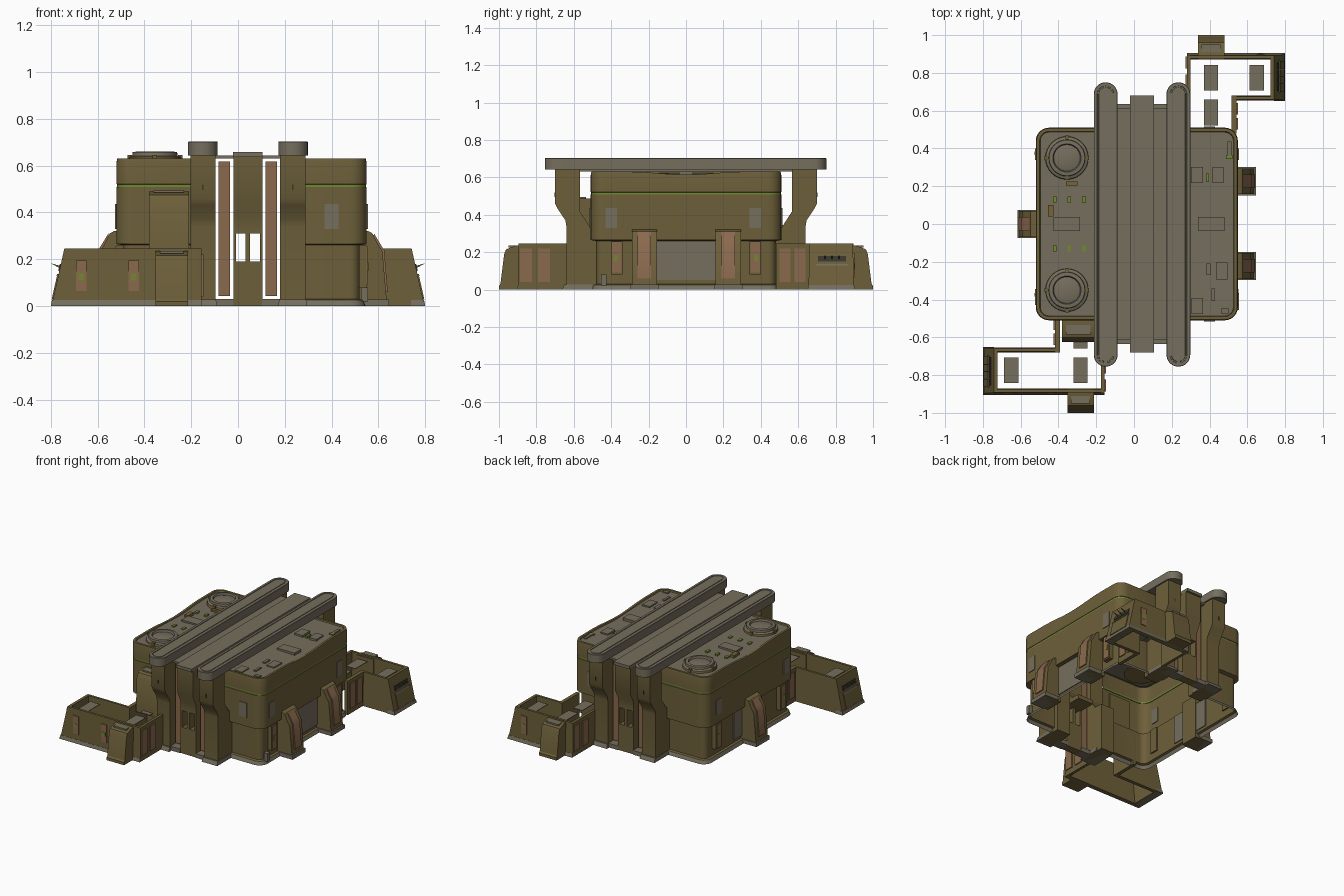
import bpy, bmesh, math

if "Cube" in bpy.data.objects:
    bpy.data.objects.remove(bpy.data.objects["Cube"])

def mat(name, c):
    m = bpy.data.materials.new(name)
    m.diffuse_color = (*c, 1)
    m.use_nodes = True
    m.node_tree.nodes["Principled BSDF"].inputs["Base Color"].default_value = m.diffuse_color
    return m

OLIVE = mat("olive_armour", (0.152, 0.115, 0.042))
GREY = mat("warm_grey", (0.180, 0.158, 0.112))
COPPER = mat("copper_panel", (0.255, 0.142, 0.075))
GREEN = mat("green_stripe", (0.165, 0.245, 0.030))
DARK = mat("dark_grille", (0.040, 0.037, 0.027))
BRONZE = mat("bronze_trim", (0.190, 0.125, 0.040))

def finish(name, bm, mats):
    bmesh.ops.recalc_face_normals(bm, faces=bm.faces)
    me = bpy.data.meshes.new(name)
    bm.to_mesh(me)
    bm.free()
    for m in mats:
        me.materials.append(m)
    ob = bpy.data.objects.new(name, me)
    bpy.context.collection.objects.link(ob)
    return ob

def loft(name, loops, mats, idx=None, bottom=True, top=True, drop=None):
    """Skin a stack of equal-length point loops; idx colours each band and the cap, drop removes faces."""
    bm = bmesh.new()
    rings = [[bm.verts.new(p) for p in lp] for lp in loops]
    n = len(rings[0])
    for k in range(len(rings) - 1):
        for i in range(n):
            j = (i + 1) % n
            f = bm.faces.new((rings[k][i], rings[k][j], rings[k + 1][j], rings[k + 1][i]))
            f.material_index = idx[k] if idx else 0
    if bottom:
        bm.faces.new(rings[0][::-1]).material_index = idx[0] if idx else 0
    if top:
        bm.faces.new(rings[-1]).material_index = idx[-1] if idx else 0
    if drop:
        bmesh.ops.recalc_face_normals(bm, faces=bm.faces)
        bmesh.ops.delete(bm, geom=[f for f in bm.faces if drop(f.calc_center_median())], context='FACES')
    return finish(name, bm, mats)

def frustum(name, lo, hi, z0, z1, m, **kw):
    """Box with separate bottom and top rectangles (x0, x1, y0, y1)."""
    rect = lambda r, z: [(r[0], r[2], z), (r[1], r[2], z), (r[1], r[3], z), (r[0], r[3], z)]
    return loft(name, [rect(lo, z0), rect(hi, z1)], [m], **kw)

def box(name, x0, x1, y0, y1, z0, z1, m):
    return frustum(name, (x0, x1, y0, y1), (x0, x1, y0, y1), z0, z1, m)

def slab(name, cx, cy, w, d, z0, z1, m):
    return box(name, cx - w / 2, cx + w / 2, cy - d / 2, cy + d / 2, z0, z1, m)

def prism(name, pts, a, b, axis, m):
    """Extrude a (horizontal, z) profile along x or y."""
    if axis == 'x':
        f = lambda t: [(t, p, z) for p, z in pts]
    else:
        f = lambda t: [(p, t, z) for p, z in pts]
    return loft(name, [f(a), f(b)], [m])

def rounded(x0, x1, y0, y1, r, z, seg=6, side=0, dip=0.0):
    """Rounded rectangle; the long edges are cut finely so the outer side can dip."""
    pts = []
    for cx, cy, a0 in ((x1 - r, y1 - r, 0), (x0 + r, y1 - r, 90), (x0 + r, y0 + r, 180), (x1 - r, y0 + r, 270)):
        for i in range(seg + 1):
            a = math.radians(a0 + 90 * i / seg)
            pts.append((cx + r * math.cos(a), cy + r * math.sin(a), z))
        if a0 in (90, 270):
            x, s = (x0, -1) if a0 == 90 else (x1, 1)
            for i in range(1, 12):
                y = (y0 + r) + (y1 - y0 - 2 * r) * (i / 12 if s > 0 else 1 - i / 12)
                d = dip * math.cos(min(1, abs(y) / 0.3) * math.pi / 2) ** 2 if s == side else 0
                pts.append((x, y, z - d))
    return pts

# main side blocks: base trim, recessed lower wall, overhang, stripe, rim, roof; open towards the corridor
def block(name, x0, x1, side):
    spec = [(0.005, 0, 0), (0.015, 0.025, 0), (0.03, 0.03, 0), (0.03, 0.26, 0), (0, 0.265, 0), (0, 0.508, 0),
            (0.003, 0.509, 0), (0.003, 0.520, 0), (0, 0.521, 0), (0, 0.61, 0.012), (0.004, 0.63, 0.016),
            (0.020, 0.63, 0.016), (0.024, 0.622, 0.016)]
    loops = [rounded(x0 + i, x1 - i, -0.51 + i, 0.51 - i, 0.07 - i, z, side=side, dip=d) for i, z, d in spec]
    inner = x1 if side < 0 else x0
    loft(name, loops, [OLIVE, GREY, GREEN], [1, 0, 0, 0, 0, 0, 2, 0, 0, 0, 0, 0, 1], bottom=False,
         drop=lambda c: abs(c.x - inner) < 0.06 and c.z < 0.6)

block("left_block", -0.52, -0.10, -1)
block("right_block", 0.18, 0.55, 1)

# twin roof rails with rounded ends and a shallow groove
for s, cx in (("left", -0.15), ("right", 0.235)):
    spec = [(0, 0.643), (0, 0.701), (0.002, 0.703), (0.018, 0.703), (0.019, 0.699), (0.026, 0.699), (0.027, 0.703)]
    loft(s + "_rail", [rounded(cx - 0.063 + i, cx + 0.063 - i, -0.755 + i, 0.75 - i, 0.0625 - i, z, seg=8) for i, z in spec], [GREY])

# pylons under the rails and the middle tower, front and back
HOOK = [(0.70, 0.643), (0.70, 0.46), (0.685, 0.43), (0.645, 0.37), (0.64, 0.34), (0.64, 0),
        (0.45, 0), (0.45, 0.34), (0.52, 0.345), (0.568, 0.42), (0.568, 0.643)]
for tag, s in (("front", -1), ("back", 1)):
    for side, a, b in (("left", -0.203, -0.097), ("right", 0.179, 0.288)):
        prism(f"{tag}_{side}_pylon", [(p * s, z) for p, z in HOOK], a, b, 'x', OLIVE)
        ys = sorted((s * 0.50, s * 0.662))
        y2 = sorted((s * 0.50, s * 0.65))
        frustum(f"{tag}_{side}_foot", (a - 0.008, b + 0.008, *ys), (a - 0.003, b + 0.003, *y2), 0, 0.028, GREY)
        slab(f"{tag}_{side}_bolt", (a + b) / 2, s * 0.70, 0.006, 0.008, 0.495, 0.52, DARK)
    tower = [(p * s, z) for p, z in ((0.665, 0.643), (0.665, 0.45), (0.63, 0.38), (0.63, 0.31), (0.45, 0.31),
                                     (0.45, 0.34), (0.52, 0.345), (0.568, 0.42), (0.568, 0.643))]
    prism(tag + "_tower", tower, -0.02, 0.105, 'x', OLIVE)
    y0, y1 = sorted((s * 0.57, s * 0.63))
    box(tag + "_tower_base", -0.02, 0.105, y0, y1, 0, 0.19, OLIVE)
    for i, (a, b) in enumerate(((-0.02, -0.008), (0.032, 0.052), (0.093, 0.105))):
        box(f"{tag}_tower_mullion_{i}", a, b, y0, y1, 0.19, 0.31, OLIVE)
    # copper sheets standing in the slots, with a threshold below
    for i, c in enumerate((-0.059, 0.142)):
        slab(f"{tag}_slot_sheet_{i}", c, s * 0.59, 0.05, 0.01, 0.042, 0.618, COPPER)
        slab(f"{tag}_threshold_{i}", c, s * 0.60, 0.08, 0.07, 0, 0.03, GREY)
box("centre_roof", -0.10, 0.18, -0.615, 0.615, 0.630, 0.643, GREY)
box("centre_cap", -0.022, 0.105, -0.68, 0.68, 0.636, 0.658, GREY)

# side buttresses with a copper face
def buttress(name, s, x, cy):
    prof = [(-0.04, 0.32), (0.012, 0.32), (0.03, 0.31), (0.055, 0.26), (0.072, 0.235), (0.088, 0.05), (0.092, 0), (-0.04, 0)]
    prism(name, [(x + s * p, z) for p, z in prof], cy - 0.068, cy + 0.068, 'y', OLIVE)
    face = [(0.036, 0.31), (0.063, 0.265), (0.080, 0.238), (0.095, 0.06), (0.07, 0.06), (0.03, 0.28)]
    prism(name + "_panel", [(x + s * p, z) for p, z in face], cy - 0.036, cy + 0.036, 'y', COPPER)
    slab(name + "_foot", x + s * 0.045, cy, 0.11, 0.15, 0, 0.028, GREY)

buttress("right_front_buttress", 1, 0.545, -0.222)
buttress("right_back_buttress", 1, 0.545, 0.226)
buttress("left_buttress", -1, -0.518, 0)

# lower wall panels and upper windows
for s, x, u in ((1, 0.52, 0.55), (-1, -0.49, -0.52)):
    for t in (-1, 1):
        slab(f"wall_panel_frame_{s}_{t}", x + s * 0.010, t * 0.37, 0.04, 0.062, 0.08, 0.258, OLIVE)
        slab(f"wall_panel_{s}_{t}", x + s * 0.030, t * 0.37, 0.008, 0.052, 0.09, 0.255, COPPER)
        slab(f"wall_panel_light_{s}_{t}", x + s * 0.034, t * 0.375, 0.006, 0.018, 0.15, 0.185, GREEN)
        slab(f"side_window_{s}_{t}", u, t * 0.385 - 0.015, 0.01, 0.06, 0.33, 0.435, GREY)
    slab(f"side_door_{s}", x, 0, 0.012, 0.32, 0.05, 0.258, GREY)
slab("front_window", 0.40, -0.51, 0.06, 0.01, 0.33, 0.435, GREY)
slab("back_window", 0.40, 0.51, 0.06, 0.01, 0.33, 0.435, GREY)
slab("corner_box", 0.54, -0.44, 0.03, 0.03, 0.02, 0.08, GREY)

# round roof vents on the left block
for tag, cy in (("front", -0.35), ("back", 0.35)):
    spec = [(0.115, 0.615), (0.112, 0.636), (0.097, 0.642), (0.095, 0.658), (0.075, 0.66), (0.07, 0.648), (0.04, 0.656)]
    loops = [[(-0.355 + r * math.cos(i * math.pi / 16), cy + r * math.sin(i * math.pi / 16), z) for i in range(32)] for r, z in spec]
    loft(tag + "_vent", loops, [GREY, BRONZE], [1, 0, 0, 0, 0, 0, 0])
    for i in range(4):
        a = math.radians(90 * i)
        slab(f"{tag}_vent_lug_{i}", -0.355 + 0.108 * math.cos(a), cy + 0.108 * math.sin(a), 0.02, 0.02, 0.62, 0.645, OLIVE)
    for i, x in enumerate((-0.42, -0.343, -0.265)):
        slab(f"{tag}_roof_light_{i}", x, math.copysign(0.13, cy), 0.02, 0.032, 0.616, 0.628, GREEN)

# roof hatches and small plates
for i, (x, y, w, d, m) in enumerate((
        (-0.355, 0, 0.14, 0.075, GREY), (0.41, 0, 0.14, 0.075, GREY), (0.333, 0.26, 0.065, 0.085, GREY),
        (0.445, 0.26, 0.06, 0.085, GREY), (0.465, -0.25, 0.06, 0.09, GREY), (0.335, -0.435, 0.06, 0.085, GREY),
        (0.42, -0.375, 0.018, 0.065, GREY), (0.395, -0.24, 0.02, 0.06, GREY), (0.505, 0.40, 0.02, 0.075, GREY),
        (0.48, -0.46, 0.04, 0.025, GREY), (0.505, 0.355, 0.035, 0.022, GREEN), (0.39, 0.245, 0.015, 0.045, GREEN),
        (-0.44, 0.07, 0.03, 0.06, BRONZE), (-0.33, 0.215, 0.06, 0.02, BRONZE))):
    slab(f"roof_plate_{i}", x, y, w, d, 0.61, 0.630, m)

# tall box on the front of the left block
prism("front_box", [(-0.50, 0.485), (-0.56, 0.49), (-0.60, 0.475), (-0.618, 0.44), (-0.625, 0.20), (-0.50, 0.20)],
      -0.38, -0.21, 'x', OLIVE)
slab("front_box_lid", -0.295, -0.56, 0.13, 0.05, 0.485, 0.494, GREY)

# low open-topped annexes: built front-left, the second one turned half round and shorter
def annex(tag, s, d):
    def fr(name, lo, hi, z0, z1, m):
        q = lambda r: (*sorted((s * r[0], s * r[1])), *sorted((s * r[2], s * r[3])))
        frustum(f"{tag}_{name}", q(lo), q(hi), z0, z1, m)
    def bx(name, x0, x1, y0, y1, z0, z1, m):
        fr(name, (x0, x1, y0, y1), (x0, x1, y0, y1), z0, z1, m)
    H = 0.245
    e = -0.155 + d
    c = -0.40 + d
    fr("outer_wall", (-0.79, e, -0.897, -0.872), (-0.742, e, -0.893, -0.876), 0, H, OLIVE)
    fr("inner_wall", (-0.79, c, -0.68, -0.655), (-0.742, c, -0.676, -0.66), 0, H, OLIVE)
    fr("end_wall", (-0.797, -0.74, -0.897, -0.655), (-0.742, -0.722, -0.893, -0.66), 0, H, OLIVE)
    bx("near_wall", e - 0.02, e, -0.895, -0.64, 0, H, OLIVE)
    bx("link_wall", c - 0.018, c + 0.008, -0.68, -0.48, 0, H, OLIVE)
    fr("outer_skirt", (-0.80, e, -0.905, -0.875), (-0.795, e, -0.898, -0.875), 0, 0.025, GREY)
    fr("end_skirt", (-0.80, -0.74, -0.905, -0.65), (-0.794, -0.74, -0.898, -0.655), 0, 0.025, GREY)
    # end door, grille and fins
    fr("end_door", (-0.796, -0.78, -0.86, -0.70), (-0.772, -0.76, -0.86, -0.70), 0.028, 0.135, OLIVE)
    fr("end_door_lintel", (-0.776, -0.745, -0.865, -0.695), (-0.773, -0.745, -0.865, -0.695), 0.128, 0.136, GREY)
    fr("end_grille", (-0.768, -0.745, -0.855, -0.705), (-0.761, -0.745, -0.855, -0.705), 0.15, 0.18, DARK)
    for i in range(3):
        y = s * (-0.743 - 0.038 * i)
        prism(f"{tag}_fin_{i}", [(s * -0.75, 0.155), (s * -0.80, 0.183), (s * -0.755, 0.17), (s * -0.745, 0.23)],
              y - 0.003, y + 0.003, 'y', OLIVE)
    # buttress on the long wall
    b = -0.283 + d
    prof = [(-0.87, 0.235), (-0.91, 0.235), (-0.962, 0.215), (-0.972, 0.19), (-0.992, 0.03), (-1.0, 0.02), (-1.0, 0), (-0.87, 0)]
    prism(f"{tag}_buttress", [(s * p, z) for p, z in prof], s * (b - 0.07), s * (b + 0.07), 'x', OLIVE)
    bx("buttress_lid", b - 0.05, b + 0.05, -0.95, -0.91, 0.225, 0.236, GREY)
    # copper panels with green lights
    for i, x in enumerate((-0.67, -0.445)):
        if x < b - 0.08:
            bx(f"panel_{i}", x - 0.022, x + 0.022, -0.901, -0.89, 0.065, 0.195, COPPER)
            bx(f"panel_light_{i}", x - 0.012, x + 0.012, -0.903, -0.89, 0.11, 0.14, GREEN)
    for i, y in enumerate((-0.855, -0.76)):
        bx(f"near_panel_{i}", e - 0.005, e + 0.007, y - 0.032, y + 0.032, 0.04, 0.22, COPPER)
    for i, y in enumerate((-0.61, -0.53)):
        bx(f"link_panel_{i}", c - 0.025, c - 0.01, y - 0.03, y + 0.03, 0.04, 0.22, COPPER)
    # roof plates carried just below the wall top
    for i, (x, y) in enumerate(((-0.65, -0.775), (b, -0.775), (b, -0.59))):
        bx(f"roof_plate_{i}", x - 0.038, x + 0.038, y - 0.068, y + 0.068, 0.220, 0.224, GREY)

annex("front_annex", 1, 0.0)
annex("back_annex", -1, -0.125)

# smooth only the gentle curves
for ob in bpy.data.objects:
    ob.select_set(True)
    bpy.context.view_layer.objects.active = ob
bpy.ops.object.shade_smooth_by_angle(angle=math.radians(30))
